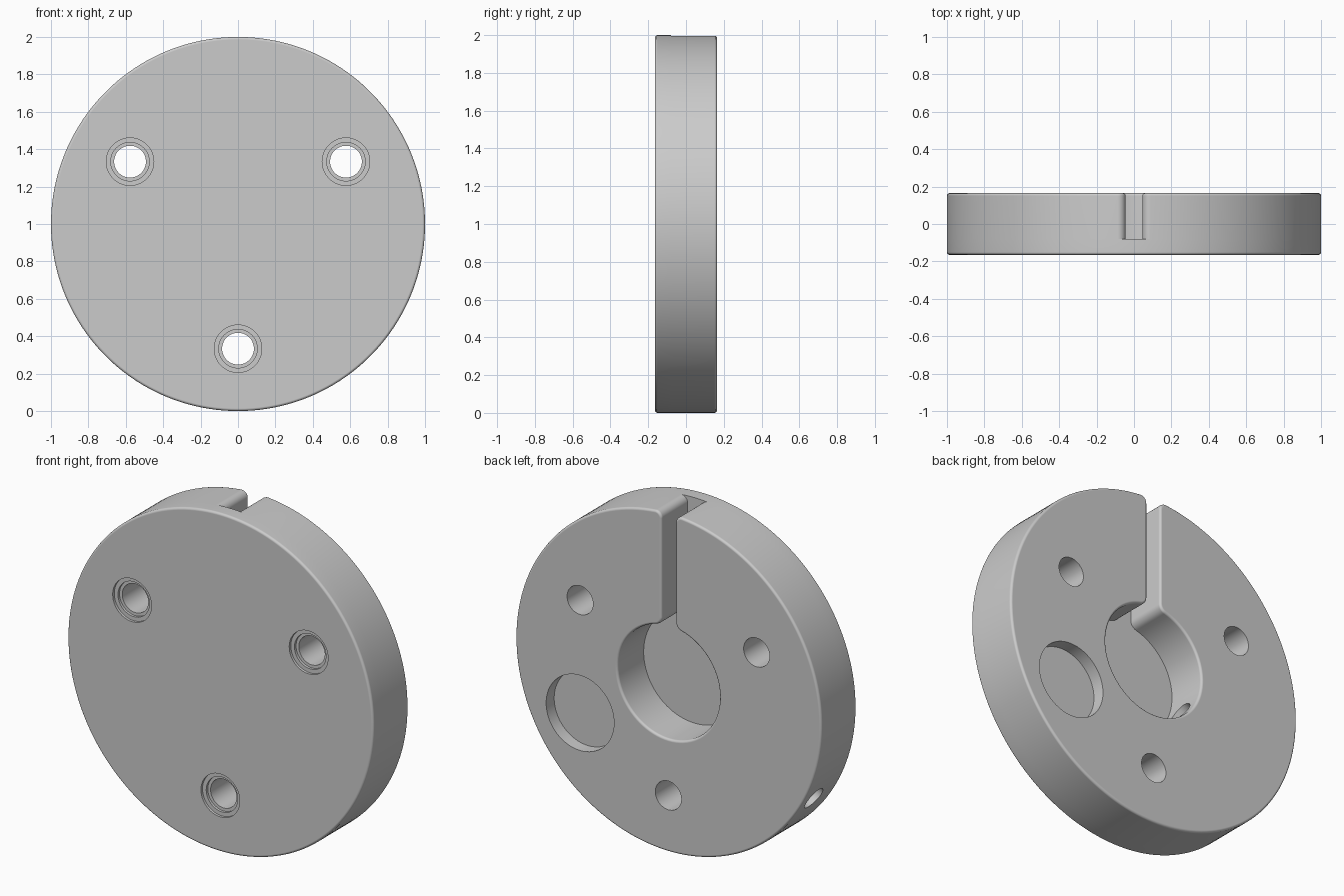
import bpy, bmesh
from math import sin, cos, pi, asin, sqrt, radians
from mathutils import Vector

if "Cube" in bpy.data.objects:
    bpy.data.objects.remove(bpy.data.objects["Cube"], do_unlink=True)

RIM, POCKET, HALF_SLOT = 1.0, 0.333, 0.045
FRONT, FLOOR, BACK = -0.165, -0.08, 0.165
OUTER_FILLET, INNER_FILLET = 0.04, 0.05
EDGE_ROUND = 0.014

# Material
metal = bpy.data.materials.new("plain grey")
metal.use_nodes = True
grey = (0.6, 0.6, 0.6, 1)
metal.diffuse_color = grey
metal.node_tree.nodes["Principled BSDF"].inputs["Base Color"].default_value = grey


def arc(radius, start, end, steps, centre=(0, 0)):
    """Points on an arc; angles run clockwise from straight up."""
    angles = [start + (end - start) * i / steps for i in range(steps + 1)]
    return [(centre[0] + radius * sin(a), centre[1] + radius * cos(a)) for a in angles]


def mirrored(points):
    return [(-x, z) for x, z in reversed(points)]


# Half outline: pocket, rounded slot corners, then the rim
inner_reach, outer_reach = POCKET + INNER_FILLET, RIM - OUTER_FILLET
inner_x, outer_x = HALF_SLOT + INNER_FILLET, HALF_SLOT + OUTER_FILLET
inner_angle, outer_angle = asin(inner_x / inner_reach), asin(outer_x / outer_reach)
inner_centre = (inner_x, sqrt(inner_reach ** 2 - inner_x ** 2))
outer_centre = (outer_x, sqrt(outer_reach ** 2 - outer_x ** 2))

keyhole = arc(POCKET, pi, inner_angle, 40)
keyhole += arc(INNER_FILLET, inner_angle + pi, 1.5 * pi, 8, inner_centre)[1:]
keyhole += arc(OUTER_FILLET, -pi / 2, outer_angle, 10, outer_centre)
keyhole = mirrored(keyhole) + keyhole[1:]
rim = arc(RIM, outer_angle, pi, 80)
rim = rim[1:] + mirrored(rim)[1:-1]
gap = arc(RIM, -outer_angle, outer_angle, 8)[1:-1]

# Disc with the keyhole recess open at the back and top
bm = bmesh.new()


def ring(points, y):
    return [bm.verts.new((x, y, z + RIM)) for x, z in points]


def bridge(a, b):
    for i in range(len(a)):
        j = (i + 1) % len(a)
        bm.faces.new((a[i], a[j], b[j], b[i]))


n = len(keyhole)
back = ring(keyhole + rim, BACK)
mid = ring(keyhole + rim, FLOOR)
mid_gap = ring(gap, FLOOR)
mid_rim = mid[n - 1:] + mid[:1] + mid_gap
front = [bm.verts.new((v.co.x, FRONT, v.co.z)) for v in mid_rim]
bm.faces.new(back)
bm.faces.new(front)
bm.faces.new(mid[:n] + mid_gap[::-1])
bridge(back, mid)
bridge(mid_rim, front)
bmesh.ops.recalc_face_normals(bm, faces=bm.faces)

# Softened front and back edges
edges = [e for e in bm.edges
         if all(abs(abs(v.co.y) - BACK) < 1e-5 for v in e.verts)]
bmesh.ops.bevel(bm, geom=edges, offset=EDGE_ROUND, segments=3, profile=0.5,
                affect='EDGES', clamp_overlap=True)
mesh = bpy.data.meshes.new("slotted_disc")
bm.to_mesh(mesh)
bm.free()
disc = bpy.data.objects.new("slotted_disc", mesh)
bpy.context.collection.objects.link(disc)
mesh.materials.append(metal)


def drill(radius, start, end, sides=48):
    """Cut a round hole from start to end."""
    start, end = Vector(start), Vector(end)
    axis = end - start
    bpy.ops.mesh.primitive_cylinder_add(
        vertices=sides, radius=radius, depth=axis.length, location=(start + end) / 2,
        rotation=axis.to_track_quat('Z', 'Y').to_euler())
    cutter = bpy.context.object
    cutter.name = "hole_cutter"
    cutter.hide_render = True
    cutter.data.materials.append(metal)
    cut = disc.modifiers.new("hole", 'BOOLEAN')
    cut.operation, cut.solver, cut.object = 'DIFFERENCE', 'EXACT', cutter
    bpy.context.view_layer.objects.active = disc
    bpy.ops.object.modifier_apply(modifier=cut.name)
    bpy.data.objects.remove(cutter, do_unlink=True)


# Three stepped through holes
for turn in (60, 180, 300):
    x, z = 2 / 3 * sin(radians(turn)), RIM + 2 / 3 * cos(radians(turn))
    for radius, depth in ((0.127, 0.015), (0.103, 0.03), (0.085, 0.5)):
        drill(radius, (x, FRONT - 0.1, z), (x, FRONT + depth, z))

# Shallow round recess on the back
x, z = 2 / 3 * sin(radians(120)), RIM + 2 / 3 * cos(radians(120))
drill(0.222, (x, BACK - 0.075, z), (x, BACK + 0.1, z), 64)

# Radial screw hole from the rim into the pocket
dx, dz = sin(radians(240)), cos(radians(240))
y = (FLOOR + BACK) / 2
drill(0.07, (1.1 * dx, y, RIM + 1.1 * dz), (0.2 * dx, y, RIM + 0.2 * dz))

# Smooth shading with crisp hole edges
bpy.ops.object.select_all(action='DESELECT')
disc.select_set(True)
bpy.context.view_layer.objects.active = disc
bpy.ops.object.shade_smooth_by_angle(angle=radians(35))
normals = disc.modifiers.new("flat_faces", 'WEIGHTED_NORMAL')
normals.keep_sharp = True
